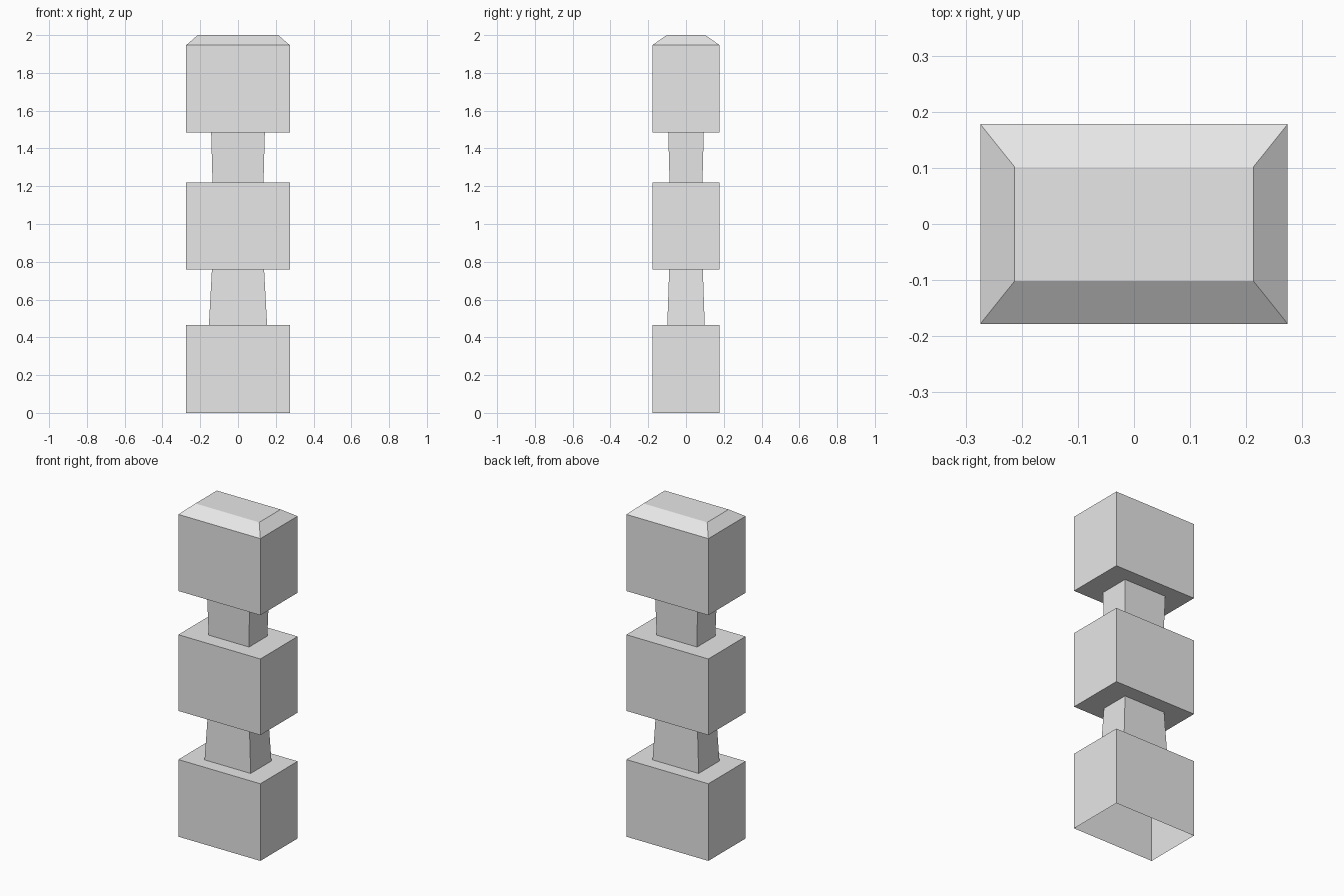
import bpy
import bmesh

# Remove the default cube
cube = bpy.data.objects.get("Cube")
if cube:
    bpy.data.objects.remove(cube, do_unlink=True)

# Single flat material
stone = bpy.data.materials.new("light_grey")
stone.use_nodes = True
GREY = (0.8, 0.8, 0.8, 1.0)
stone.diffuse_color = GREY
stone.node_tree.nodes["Principled BSDF"].inputs["Base Color"].default_value = GREY

# Block footprint and heights
BLOCK = (0.274, 0.178)


def ring(bm, half, z):
    """Rectangular loop of four vertices, counter-clockwise from above."""
    x, y = half
    return [bm.verts.new((sx * x, sy * y, z))
            for sx, sy in ((-1, -1), (1, -1), (1, 1), (-1, 1))]


def loft(name, sections, cap_top=False):
    """Skin a stack of rectangles, listed from bottom to top."""
    bm = bmesh.new()
    loops = [ring(bm, half, z) for half, z in sections]
    for low, high in zip(loops, loops[1:]):
        for i in range(4):
            j = (i + 1) % 4
            bm.faces.new((low[i], low[j], high[j], high[i]))
    if cap_top:
        bm.faces.new(loops[-1])
    mesh = bpy.data.meshes.new(name)
    bm.to_mesh(mesh)
    bm.free()
    mesh.materials.append(stone)
    obj = bpy.data.objects.new(name, mesh)
    bpy.context.collection.objects.link(obj)
    return obj


# Neck ends, as half sizes
lower_foot, lower_head = (0.154, 0.099), (0.138, 0.089)
upper_foot, upper_head = (0.135, 0.087), (0.142, 0.094)

# Hollow base block, open underneath, with its shoulder
loft("base_block", [(BLOCK, 0), (BLOCK, 0.466), (lower_foot, 0.466)])

# Lower neck, narrowing upwards
loft("lower_neck", [(lower_foot, 0.466), (lower_head, 0.76)])

# Middle block with its underside and shoulder
loft("middle_block", [(lower_head, 0.76), (BLOCK, 0.76),
                      (BLOCK, 1.22), (upper_foot, 1.22)])

# Upper neck, widening slightly upwards
loft("upper_neck", [(upper_foot, 1.22), (upper_head, 1.484)])

# Top block with its underside and chamfered crown
loft("top_block", [(upper_head, 1.484), (BLOCK, 1.484),
                   (BLOCK, 1.947), ((0.213, 0.102), 2.0)], cap_top=True)
